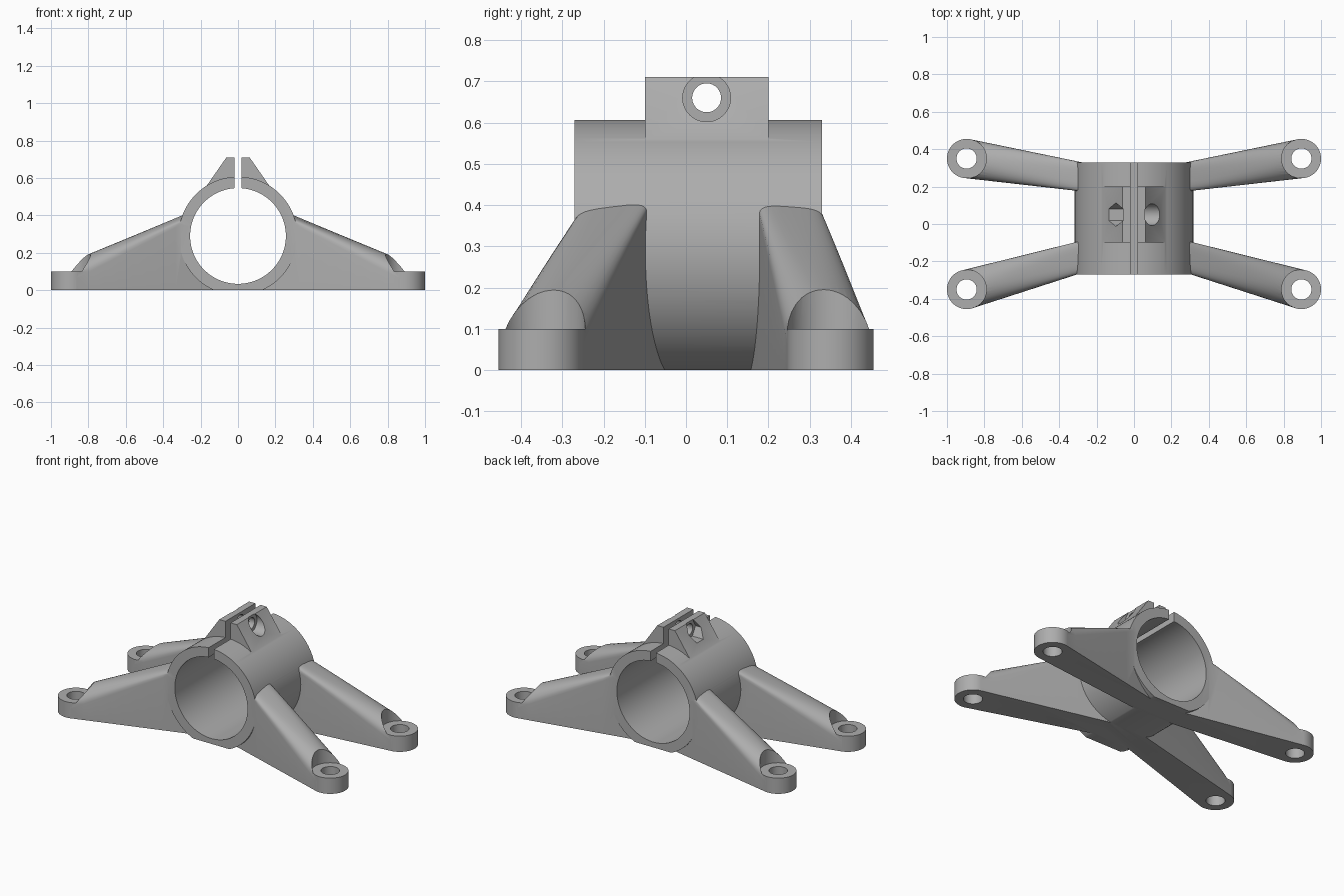
import bpy, bmesh
from math import sin, cos, pi, radians
from mathutils import Matrix, Vector

old = bpy.data.objects.get("Cube")
if old:
    bpy.data.objects.remove(old)

grey = bpy.data.materials.new("plain_grey")
grey.use_nodes = True
colour = (0.42, 0.42, 0.42, 1)
grey.diffuse_color = colour
grey.node_tree.nodes["Principled BSDF"].inputs["Base Color"].default_value = colour


def finish(name, bm):
    bmesh.ops.recalc_face_normals(bm, faces=bm.faces)
    mesh = bpy.data.meshes.new(name)
    bm.to_mesh(mesh)
    bm.free()
    mesh.materials.append(grey)
    ob = bpy.data.objects.new(name, mesh)
    bpy.context.collection.objects.link(ob)
    return ob


def loft(name, rings):
    """Skin a list of equal-length point rings and cap both ends."""
    bm = bmesh.new()
    loops = [[bm.verts.new(p) for p in ring] for ring in rings]
    n = len(loops[0])
    for a, b in zip(loops, loops[1:]):
        for i in range(n):
            j = (i + 1) % n
            bm.faces.new((a[i], a[j], b[j], b[i]))
    bm.faces.new(loops[0])
    bm.faces.new(loops[-1])
    return finish(name, bm)


def cylinder(name, axis, start, end, centre, radius, sides=64):
    """Cylinder along an axis; centre gives the other two coordinates."""
    rings = []
    for along in (start, end):
        ring = []
        for i in range(sides):
            a = 2 * pi * i / sides
            p = [centre[0] + radius * cos(a), centre[1] + radius * sin(a)]
            p.insert("xyz".index(axis), along)
            ring.append(p)
        rings.append(ring)
    return loft(name, rings)


def box(name, low, high):
    bm = bmesh.new()
    size = Vector(high) - Vector(low)
    mid = (Vector(high) + Vector(low)) / 2
    bmesh.ops.create_cube(bm, size=1, matrix=Matrix.Translation(mid) @ Matrix.Diagonal((*size, 1)))
    return finish(name, bm)


def combine(target, tool, operation):
    """Apply an exact boolean and discard the tool."""
    mod = target.modifiers.new("combine", "BOOLEAN")
    mod.operation, mod.solver, mod.object = operation, "EXACT", tool
    bpy.context.view_layer.update()
    evaluated = target.evaluated_get(bpy.context.evaluated_depsgraph_get())
    mesh = bpy.data.meshes.new_from_object(evaluated)
    target.modifiers.clear()
    target.data = mesh
    bpy.data.objects.remove(tool)


PAD_X, PAD_Y, PAD_R, PAD_TOP = 0.895, 0.35, 0.105, 0.1
BORE_Z = 0.29
BOLT = (0.05, 0.66)


def leg(side, pad_y, root_y, root_w):
    """Tapering leg with a rounded, sloping ridge and a flat foot pad."""
    root, tip = Vector((0, root_y)), Vector((side * PAD_X, pad_y))
    d = (tip - root).normalized()
    across = Vector((-d.y, d.x))
    rings = []
    for k in range(13):
        t = -0.03 + 1.03 * k / 12
        c = root.lerp(tip, t)
        x = t * PAD_X
        w = root_w + (PAD_R - root_w) * t
        ridge = 0.395 - 0.408 * (x - 0.3)
        h = max(0.02, 0.03 + 0.1 * (x - 0.3))
        e = 0.55 + 0.45 * max(0, min(1, (x - 0.3) / 0.5))
        ring = [(*(c + across * w), -0.1)]
        for i in range(17):
            a = pi * i / 16
            s = abs(cos(a)) ** e * (1 if i < 8 else -1) if i != 8 else 0
            ring.append((*(c + across * w * s), ridge - h + h * abs(sin(a)) ** e))
        ring.append((*(c - across * w), -0.1))
        rings.append(ring)
    ob = loft("leg", rings)
    centre = (side * PAD_X, pad_y)
    combine(ob, cylinder("pad", "z", -0.1, 0.15, centre, PAD_R), "UNION")
    combine(ob, cylinder("pad_recess", "z", PAD_TOP, 0.5, centre, PAD_R + 0.001), "DIFFERENCE")
    return ob


# Tube and clamp ears
body = cylinder("clamp_bracket", "y", -0.27, 0.33, (0, BORE_Z), 0.317, 128)
profile = [(-0.17, 0.45), (0.17, 0.45), (0.17, 0.555), (0.062, 0.71), (-0.062, 0.71), (-0.17, 0.555)]
combine(body, loft("clamp_ears", [[(x, y, z) for x, z in profile] for y in (-0.1, 0.2)]), "UNION")

# Four splayed legs
for side in (-1, 1):
    combine(body, leg(side, PAD_Y, 0.207, 0.064), "UNION")
    combine(body, leg(side, -PAD_Y, -0.095, 0.073), "UNION")

# Bore, clamp slot, bolt hole, bolt head recess and hex nut pocket
cutters = [
    cylinder("bore", "y", -0.8, 0.8, (0, BORE_Z), 0.256, 128),
    box("clamp_slot", (-0.0185, -0.5, 0.4), (0.0185, 0.5, 0.9)),
    cylinder("bolt_hole", "x", -0.3, 0.3, BOLT, 0.035),
    cylinder("bolt_head_recess", "x", 0.058, 0.4, BOLT, 0.058),
    cylinder("nut_pocket", "x", -0.4, -0.058, BOLT, 0.063, 6),
    box("floor_cut", (-2, -2, -1), (2, 2, 0)),
]
for side in (-1, 1):
    for y in (-PAD_Y, PAD_Y):
        cutters.append(cylinder("foot_hole", "z", -0.5, 0.5, (side * PAD_X, y), 0.054))
for cutter in cutters:
    combine(body, cutter, "DIFFERENCE")

# Smooth the curved faces, keep the edges sharp
bpy.ops.object.select_all(action="DESELECT")
body.select_set(True)
bpy.context.view_layer.objects.active = body
bpy.ops.object.shade_smooth_by_angle(angle=radians(30))
